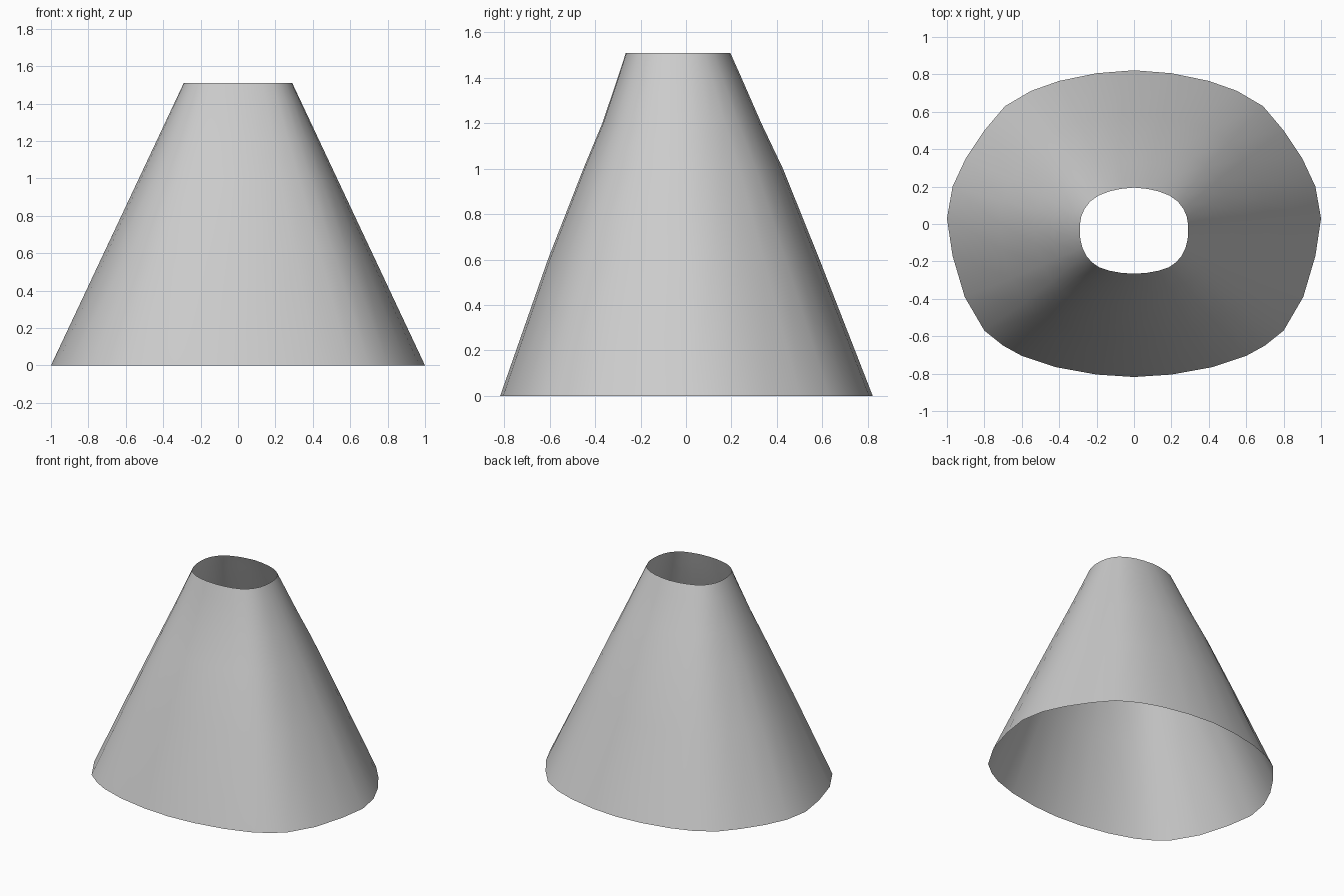
import bpy, bmesh

if "Cube" in bpy.data.objects:
    bpy.data.objects.remove(bpy.data.objects["Cube"])

# Right half of the bottom and top outlines, from back centre to front centre
bottom = [(0, .822), (.2, .806), (.4, .765), (.55, .712), (.69, .63), (.8, .5),
          (.9, .35), (.97, .2), (1, .03), (.97, -.17), (.905, -.39), (.8, -.57),
          (.7, -.65), (.6, -.705), (.42, -.765), (.2, -.805), (0, -.818)]
top = [(0, .195), (.07, .188), (.13, .175), (.19, .152), (.235, .12), (.265, .08),
       (.282, .04), (.289, 0), (.29, -.04), (.287, -.08), (.275, -.13), (.255, -.17),
       (.225, -.205), (.185, -.232), (.13, -.25), (.065, -.262), (0, -.265)]


def full_loop(half):
    """Mirror a half outline across x = 0."""
    return half + [(-x, y) for x, y in half[-2:0:-1]]


# Height, and outward bulge of the back and of the front at that height
levels = [(0, 0, 0), (.6, .015, .01), (1.0, .02, 0), (1.2, .008, -.01),
          (1.42, .003, -.004), (1.51, 0, 0)]
height = 1.51

# Open shell lofted between the two outlines
bm = bmesh.new()
rings = []
for z, back, front in levels:
    t = z / height
    ring = []
    for (bx, by), (tx, ty) in zip(full_loop(bottom), full_loop(top)):
        bulge = by * (back if by > 0 else front) / .82
        ring.append(bm.verts.new((bx + (tx - bx) * t, by + (ty - by) * t + bulge, z)))
    rings.append(ring)
for lower, upper in zip(rings, rings[1:]):
    n = len(lower)
    for i in range(n):
        j = (i + 1) % n
        bm.faces.new((lower[j], lower[i], upper[i], upper[j]))

# The outline runs clockwise from above, so this winding faces outward
for f in bm.faces:
    f.smooth = True
mesh = bpy.data.meshes.new("tapered_shell")
bm.to_mesh(mesh)
bm.free()
shell = bpy.data.objects.new("tapered_shell", mesh)
bpy.context.collection.objects.link(shell)
